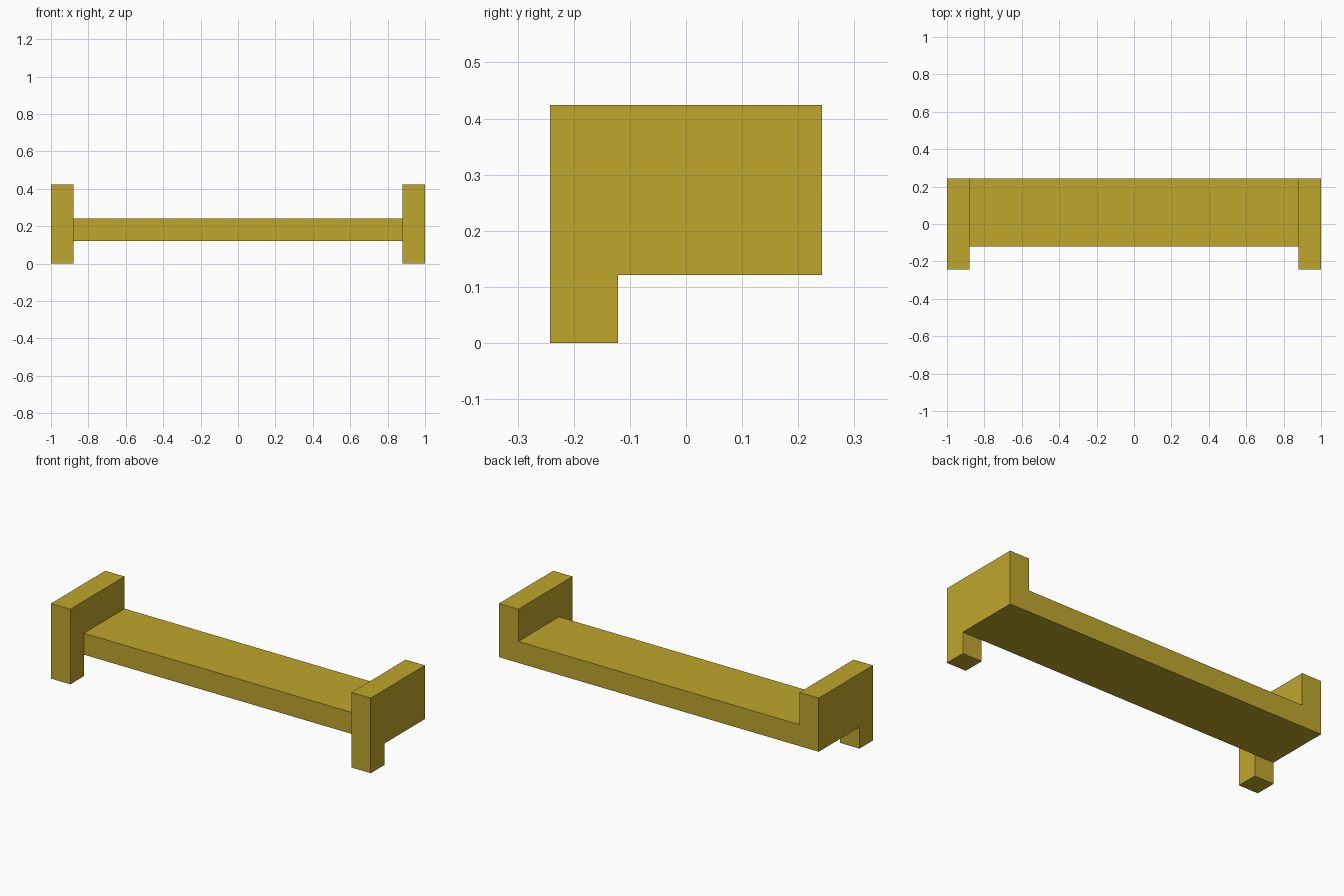
import bpy, bmesh

if "Cube" in bpy.data.objects:
    bpy.data.objects.remove(bpy.data.objects["Cube"])

U = 2 / 33  # grid unit: the bench is 33 units long

mat = bpy.data.materials.new("mustard_yellow")
mat.diffuse_color = (0.521, 0.381, 0.025, 1)
mat.use_nodes = True
mat.node_tree.nodes["Principled BSDF"].inputs["Base Color"].default_value = mat.diffuse_color


def extrude_x(name, profile, x0, x1):
    """Extrude a (y, z) profile, in grid units, from x0 to x1."""
    bm = bmesh.new()
    face = bm.faces.new([bm.verts.new((x0 * U, y * U, z * U)) for y, z in profile])
    ext = bmesh.ops.extrude_face_region(bm, geom=[face])
    verts = [g for g in ext["geom"] if isinstance(g, bmesh.types.BMVert)]
    bmesh.ops.translate(bm, verts=verts, vec=((x1 - x0) * U, 0, 0))
    bmesh.ops.recalc_face_normals(bm, faces=bm.faces)
    mesh = bpy.data.meshes.new(name)
    bm.to_mesh(mesh)
    bm.free()
    mesh.materials.append(mat)
    bpy.context.collection.objects.link(bpy.data.objects.new(name, mesh))


# End panels: a block with a front leg reaching the floor
end_profile = [(-4, 0), (-2, 0), (-2, 2), (4, 2), (4, 7), (-4, 7)]
extrude_x("left_end_panel", end_profile, -16.5, -14.5)
extrude_x("right_end_panel", end_profile, 14.5, 16.5)

# Long plank between the ends, flush with their back and underside
extrude_x("plank", [(-2, 2), (4, 2), (4, 4), (-2, 4)], -14.5, 14.5)
